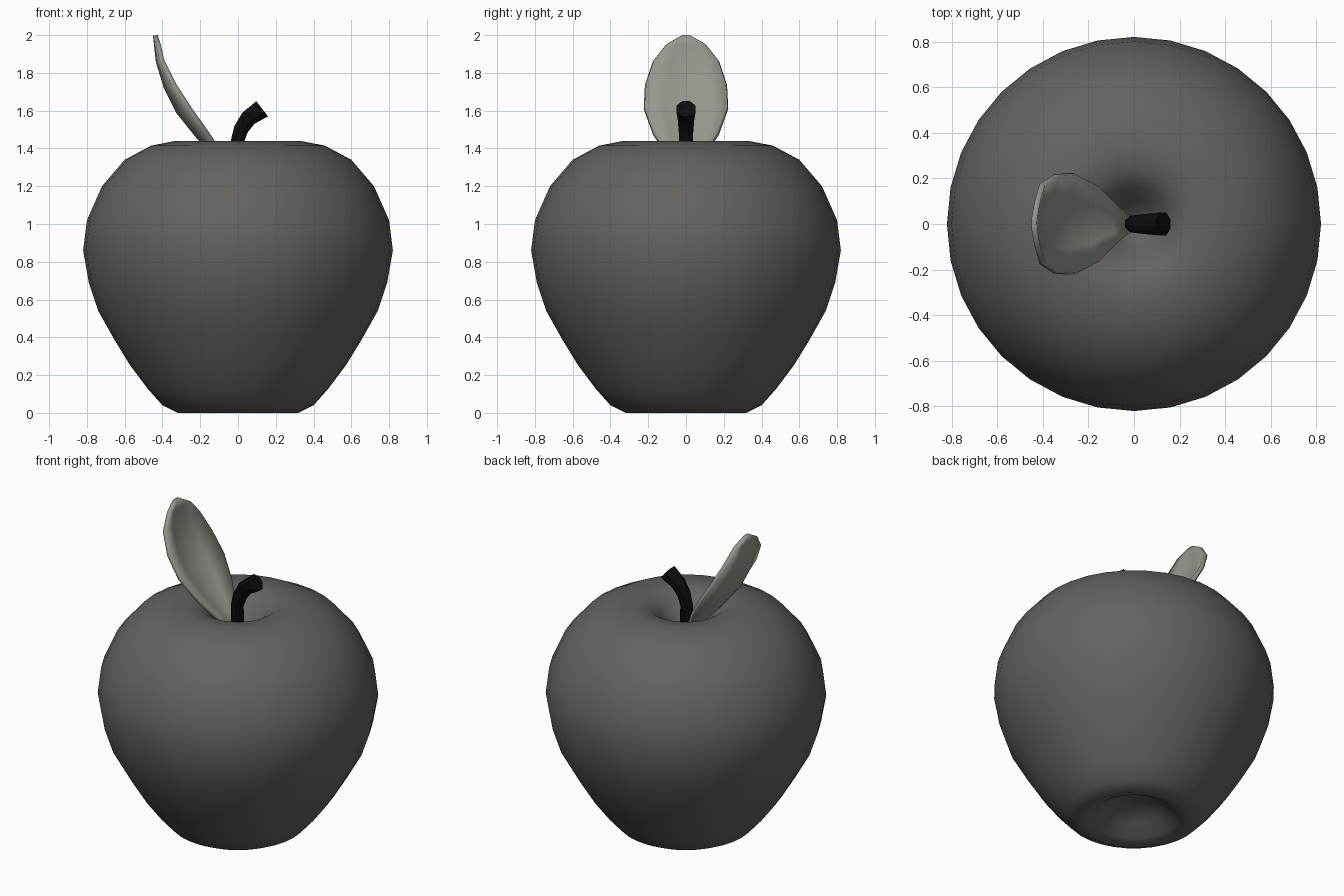
import bpy, bmesh
from math import sin, cos, pi, radians

cube = bpy.data.objects.get("Cube")
if cube:
    bpy.data.objects.remove(cube, do_unlink=True)


def material(name, r, g, b):
    mat = bpy.data.materials.new(name)
    mat.use_nodes = True
    mat.diffuse_color = (r, g, b, 1)
    mat.node_tree.nodes["Principled BSDF"].inputs["Base Color"].default_value = (r, g, b, 1)
    return mat


def finish(bm, name, mat, angle):
    """Turn a bmesh into a smooth-shaded object; edges above the angle stay sharp."""
    bmesh.ops.recalc_face_normals(bm, faces=bm.faces)
    mesh = bpy.data.meshes.new(name)
    bm.to_mesh(mesh)
    bm.free()
    mesh.materials.append(mat)
    obj = bpy.data.objects.new(name, mesh)
    bpy.context.collection.objects.link(obj)
    bpy.ops.object.select_all(action='DESELECT')
    obj.select_set(True)
    bpy.context.view_layer.objects.active = obj
    bpy.ops.object.shade_smooth_by_angle(angle=radians(angle))
    return obj


def loft(rings, sides, offset=0):
    """Skin circular rings given as (x, z, radius, tilt towards +x in degrees)."""
    bm = bmesh.new()
    loops = []
    for x, z, r, tilt in rings:
        t = radians(tilt)
        loop = []
        for i in range(sides):
            a = 2 * pi * (i + offset) / sides
            u = r * cos(a)
            loop.append(bm.verts.new((x + u * cos(t), r * sin(a), z - u * sin(t))))
        loops.append(loop)
    for low, high in zip(loops, loops[1:]):
        for i in range(sides):
            j = (i + 1) % sides
            bm.faces.new((low[i], low[j], high[j], high[i]))
    bm.faces.new(loops[0])
    bm.faces.new(loops[-1])
    return bm


skin = material("dark grey skin", 0.130, 0.122, 0.117)
leaf_grey = material("pale grey leaf", 0.30, 0.31, 0.27)
black = material("black stem", 0.004, 0.004, 0.0045)

# Fruit body: revolved profile (radius, height) with a hollow at each end
profile = [(0.01, 0.13), (0.10, 0.12), (0.18, 0.08), (0.25, 0.025), (0.32, 0.0),
           (0.40, 0.04), (0.48, 0.13), (0.57, 0.25), (0.65, 0.38), (0.74, 0.54),
           (0.79, 0.69), (0.82, 0.86), (0.80, 1.02), (0.72, 1.20), (0.60, 1.34),
           (0.46, 1.415), (0.33, 1.44), (0.23, 1.43), (0.16, 1.38), (0.10, 1.30),
           (0.05, 1.25), (0.01, 1.23)]
finish(loft([(0, z, r, 0) for r, z in profile], 32), "fruit_body", skin, 80)

# Stem: bent eight-sided stalk, wider at its cut end
stem = [(0, 1.22, 0.04, 0), (-0.005, 1.43, 0.038, 5), (0.015, 1.50, 0.042, 25),
        (0.055, 1.56, 0.047, 42), (0.128, 1.61, 0.055, 52)]
finish(loft(stem, 8, 0.5), "stem", black, 45)

# Leaf: cupped blade, one row per (midrib x, midrib z, half width, cup depth)
rows = [(-0.01, 1.25, 0.03, 0), (-0.09, 1.35, 0.08, 0.02), (-0.20, 1.47, 0.165, 0.045),
        (-0.305, 1.60, 0.215, 0.055), (-0.37, 1.73, 0.21, 0.04), (-0.41, 1.86, 0.17, 0.02),
        (-0.42, 1.95, 0.10, 0.01), (-0.425, 2.0, 0.02, 0)]
columns = [-1, -0.5, 0, 0.5, 1]
bm = bmesh.new()
grid = [[bm.verts.new((x + cup * s * s, w * s, z + 0.4 * cup * s * s)) for s in columns]
        for x, z, w, cup in rows]
for a, b in zip(grid, grid[1:]):
    for i in range(len(columns) - 1):
        bm.faces.new((a[i], a[i + 1], b[i + 1], b[i]))
leaf = finish(bm, "leaf", leaf_grey, 40)
# Thicken towards the outside, whichever way the sheet's normals face
thick = leaf.modifiers.new("thickness", 'SOLIDIFY')
thick.thickness = 0.025
thick.offset = -1 if leaf.data.polygons[0].normal.x > 0 else 1
